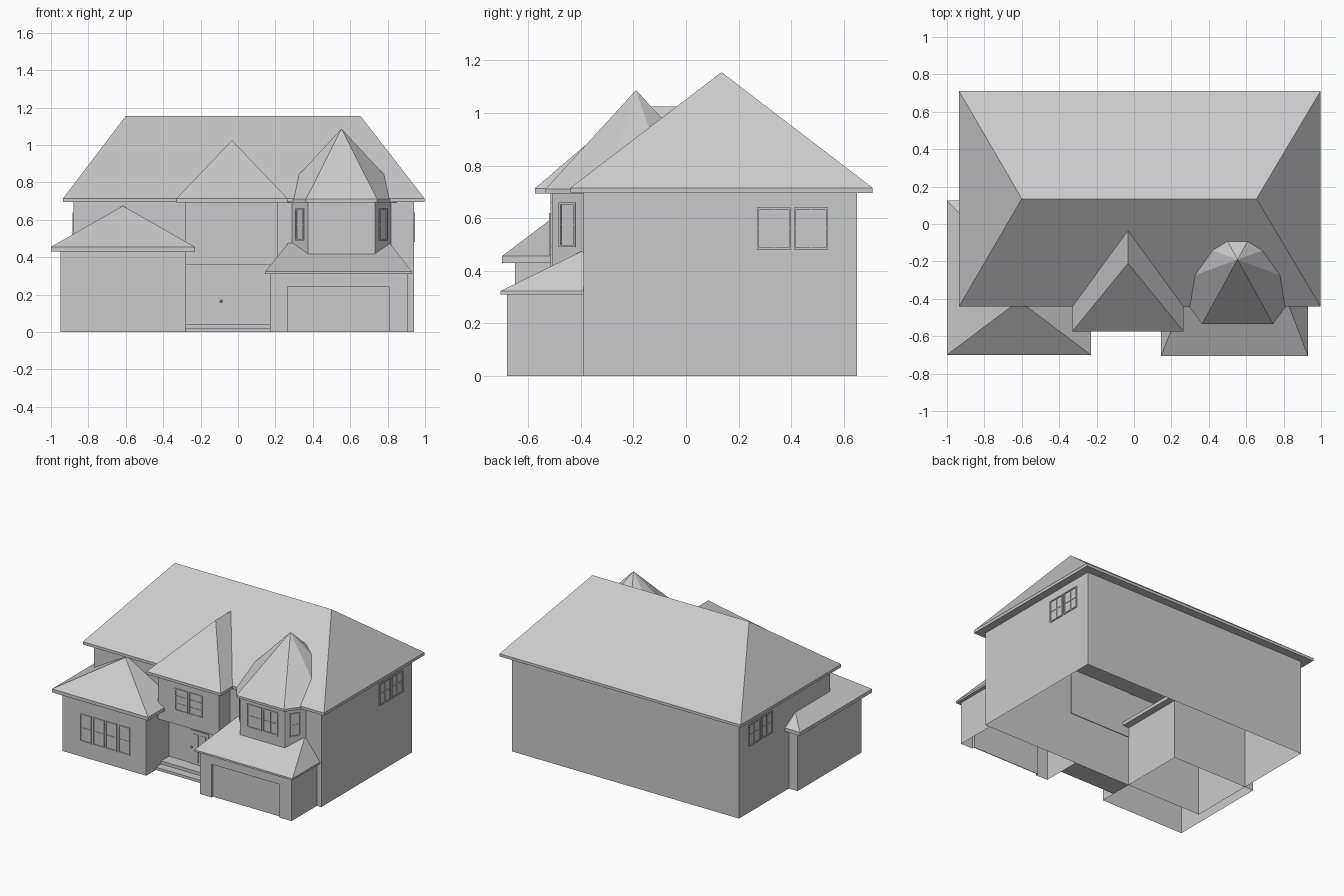
import bpy, bmesh, math
from mathutils import Matrix, Vector

cube = bpy.data.objects.get("Cube")
if cube:
    bpy.data.objects.remove(cube, do_unlink=True)

grey = bpy.data.materials.new("plain_grey")
grey.use_nodes = True
tone = (0.6, 0.6, 0.6, 1)
grey.diffuse_color = tone
grey.node_tree.nodes["Principled BSDF"].inputs["Base Color"].default_value = tone


def finish(name, bm, normals=True):
    if normals:
        bmesh.ops.recalc_face_normals(bm, faces=bm.faces)
    mesh = bpy.data.meshes.new(name)
    bm.to_mesh(mesh)
    bm.free()
    mesh.materials.append(grey)
    obj = bpy.data.objects.new(name, mesh)
    bpy.context.collection.objects.link(obj)
    return obj


def add_box(bm, x0, x1, y0, y1, z0, z1, frame=Matrix()):
    size = Matrix.Diagonal((x1 - x0, y1 - y0, z1 - z0, 1))
    mid = Matrix.Translation(((x0 + x1) / 2, (y0 + y1) / 2, (z0 + z1) / 2))
    bmesh.ops.create_cube(bm, size=1, matrix=frame @ mid @ size)


def boxes(name, items, frame=Matrix()):
    bm = bmesh.new()
    for item in items:
        add_box(bm, *item, frame)
    return finish(name, bm)


def walls(name, path, z0, z1, closed=True):
    """Upright wall sheets along a counter-clockwise path, open above and below."""
    bm = bmesh.new()
    low = [bm.verts.new((x, y, z0)) for x, y in path]
    high = [bm.verts.new((x, y, z1)) for x, y in path]
    n = len(path)
    for i in range(n if closed else n - 1):
        j = (i + 1) % n
        bm.faces.new((low[i], low[j], high[j], high[i]))
    return finish(name, bm, normals=False)


def rect(x0, x1, y0, y1):
    return [(x0, y0), (x1, y0), (x1, y1), (x0, y1)]


def roof(name, outline, z_soffit, z_eave, peaks):
    """Solid roof: flat soffit, fascia band, and slopes up to the peak points."""
    bm = bmesh.new()
    for x, y in outline:
        for z in (z_soffit, z_eave):
            bm.verts.new((x, y, z))
    for p in peaks:
        bm.verts.new(p)
    bmesh.ops.convex_hull(bm, input=bm.verts)
    bmesh.ops.dissolve_limit(bm, angle_limit=math.radians(1), verts=bm.verts, edges=bm.edges)
    return finish(name, bm)


def window(name, centre, angle, width, height, sashes=2, cols=2, rows=2):
    """Framed sashes with glazing bars; angle 0 faces the front."""
    frame = Matrix.Translation(centre) @ Matrix.Rotation(math.radians(angle), 4, 'Z')
    items = []
    out, rim, bar = -0.006, 0.008, 0.004
    gap = 0.01 if sashes > 1 else 0
    w = (width - gap * (sashes - 1)) / sashes
    for s in range(sashes):
        left = -width / 2 + s * (w + gap)
        right, top = left + w, height / 2
        items += [(left, left + rim, out, 0, -top, top), (right - rim, right, out, 0, -top, top),
                  (left, right, out, 0, -top, -top + rim), (left, right, out, 0, top - rim, top)]
        for c in range(1, cols):
            u = left + w * c / cols
            items.append((u - bar / 2, u + bar / 2, out / 2, 0, -top, top))
        for r in range(1, rows):
            v = -top + height * r / rows
            items.append((left, right, out / 2, 0, v - bar / 2, v + bar / 2))
    return boxes(name, items, frame)


# Main house
walls("main_walls", rect(-0.88, 0.94, -0.39, 0.65), 0, 0.70)
roof("main_roof", rect(-0.935, 0.997, -0.44, 0.71), 0.695, 0.715,
     [(-0.60, 0.135, 1.155), (0.655, 0.135, 1.155)])
for side, x, angle in (("left", 0.94, 90), ("right", -0.88, -90)):
    window(side + "_side_window", (x, 0.405, 0.56), angle, 0.27, 0.16)

# Single-storey wing wrapping the front right corner
walls("wing_walls", rect(-0.95, -0.28, -0.65, 0.08), 0, 0.435)
roof("wing_roof", rect(-1.0, -0.23, -0.70, 0.125), 0.43, 0.455,
     [(-0.615, -0.41, 0.675), (-0.615, -0.26, 0.675)])
window("wing_window", (-0.61, -0.65, 0.21), 0, 0.40, 0.20, sashes=4, cols=1)

# Overhanging entrance bay with hipped dormer roof
boxes("entrance_bay", [(-0.28, 0.21, -0.515, -0.385, 0.36, 0.70)])
roof("entrance_roof", rect(-0.33, 0.265, -0.575, -0.03), 0.693, 0.713,
     [(-0.032, -0.21, 1.025), (-0.032, -0.03, 1.025)])
window("entrance_window", (-0.035, -0.515, 0.54), 0, 0.22, 0.16, rows=3)

# Steps and front door
boxes("porch_steps", [(-0.28, 0.17, -0.54, -0.39, 0, 0.02), (-0.28, 0.17, -0.48, -0.39, 0.02, 0.042)])
panels = [(-0.10, 0.04, -0.396, -0.39, 0.042, 0.285)]
for x in (-0.08, -0.02):
    for z0, z1 in ((0.06, 0.14), (0.17, 0.26)):
        panels.append((x, x + 0.04, -0.399, -0.395, z0, z1))
boxes("front_door", panels)
bm = bmesh.new()
bmesh.ops.create_icosphere(bm, subdivisions=2, radius=0.008, matrix=Matrix.Translation((-0.09, -0.402, 0.165)))
finish("door_knob", bm)

# Garage with recessed door and lean-to hip roof
for name, sign in (("garage_right_wall", -1), ("garage_left_wall", 1)):
    path = [(0.2725, -0.66), (0.2725, -0.68), (0.3675, -0.68), (0.3675, -0.39)]
    path = [(0.5375 + sign * x, y) for x, y in path]
    walls(name, path if sign > 0 else path[::-1], 0, 0.315, closed=False)
boxes("garage_header", [(0.265, 0.81, -0.68, -0.66, 0.24, 0.315)])
boxes("garage_door", [(0.265, 0.81, -0.665, -0.66, 0, 0.24)])
roof("garage_roof", rect(0.145, 0.93, -0.705, -0.39), 0.31, 0.323,
     [(0.27, -0.39, 0.477), (0.81, -0.39, 0.477)])

# Turret bay above the garage
cx, cy = 0.5535, -0.19
walls("turret_walls", [(0.29, -0.39), (0.375, -0.51), (0.732, -0.51), (0.817, -0.39)], 0.34, 0.70, closed=False)
octagon = [(cx + sx * x, cy + sy * y) for x, y in ((0.19, 0.345), (0.35, 0.128))
           for sx in (-1, 1) for sy in (-1, 1)]
roof("turret_roof", octagon, 0.693, 0.71, [(cx, cy, 1.087)])
window("turret_front_window", (cx, -0.51, 0.575), 0, 0.25, 0.17)
slant = math.degrees(math.atan2(0.12, 0.085))
for side, sign in (("left", 1), ("right", -1)):
    window("turret_" + side + "_window", (cx + sign * 0.221, -0.45, 0.575), sign * slant,
           0.075, 0.17, sashes=1, cols=1)
